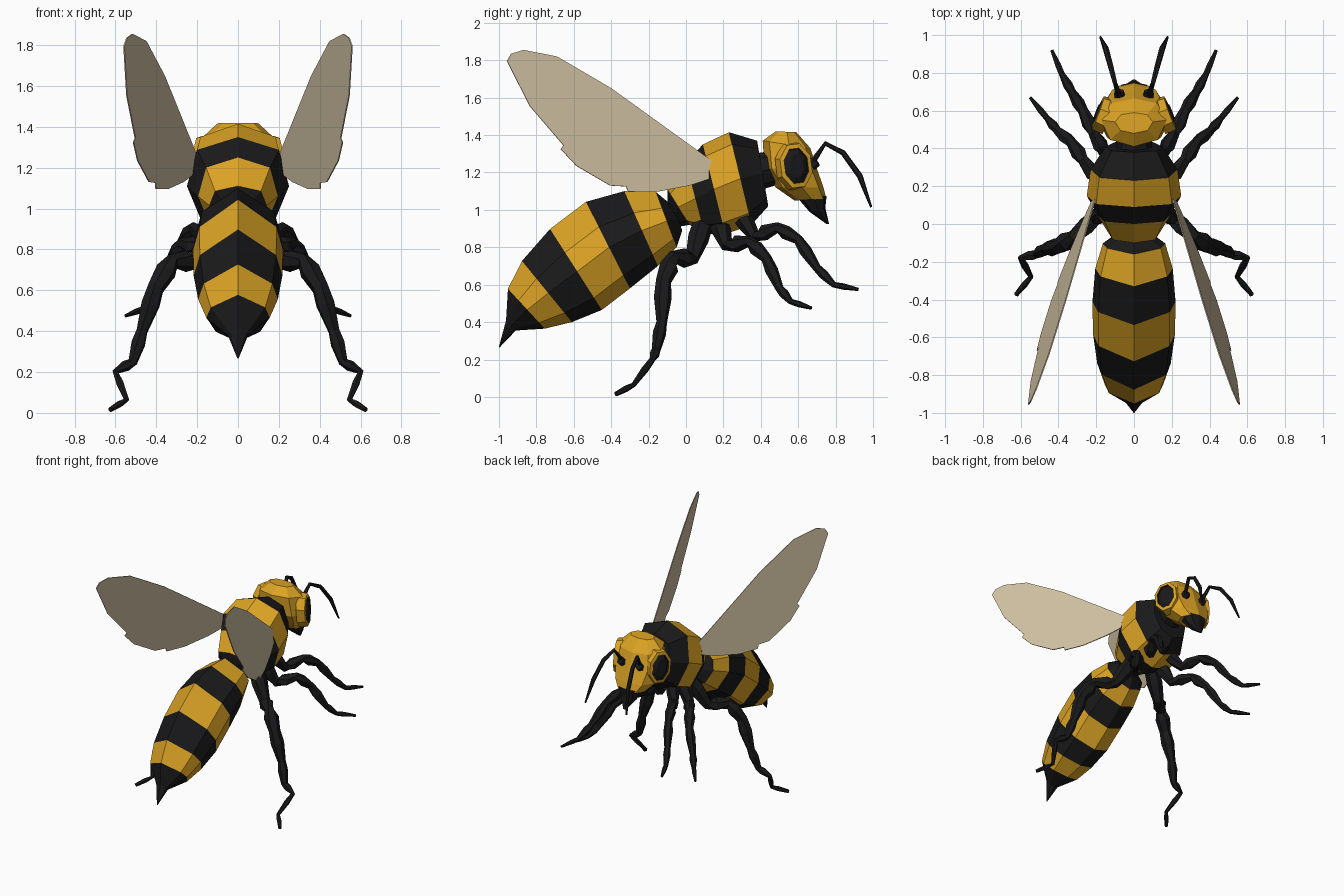
import bpy, bmesh, math
from mathutils import Vector

# Flat colours
def material(name, rgb):
    m = bpy.data.materials.new(name)
    m.diffuse_color = (*rgb, 1)
    return m

YELLOW, BLACK, WING = 0, 1, 2
MATS = [material("honey yellow", (0.72, 0.37, 0.018)),
        material("black", (0.010, 0.010, 0.011)),
        material("pale tan wing", (0.66, 0.56, 0.38))]


def finish(name, bm, mirror=False):
    bmesh.ops.recalc_face_normals(bm, faces=bm.faces)
    me = bpy.data.meshes.new(name)
    bm.to_mesh(me)
    bm.free()
    for m in MATS:
        me.materials.append(m)
    ob = bpy.data.objects.new(name, me)
    bpy.context.collection.objects.link(ob)
    if mirror:
        ob.modifiers.new("mirror", 'MIRROR').use_mirror_merge = False
    return ob


def loft(name, rings, bands, mirror=False):
    """Skin a list of rings; bands gives the colour of each strip."""
    bm = bmesh.new()
    vs = [[bm.verts.new(p) for p in r] for r in rings]
    n = len(rings[0])
    for k in range(len(vs) - 1):
        for i in range(n):
            j = (i + 1) % n
            f = bm.faces.new((vs[k][i], vs[k][j], vs[k + 1][j], vs[k + 1][i]))
            f.material_index = bands[k]
    bm.faces.new(vs[0]).material_index = bands[0]
    bm.faces.new(vs[-1]).material_index = bands[-1]
    return finish(name, bm, mirror)


def body_ring(section, a, b, half_width):
    """Ring in the plane through side-view points a and b (y, z)."""
    a, b = Vector((0, *a)), Vector((0, *b))
    c, up = (a + b) / 2, (a - b) / 2
    half = [(u, v) for u, v in section]
    full = half + [(-u, v) for u, v in half[-2:0:-1]]
    return [c + up * v + Vector((u * half_width, 0, 0)) for u, v in full]


def tube(name, path, radii, sides=6, mirror=True):
    """Tapered tube along a path."""
    pts = [Vector(p) for p in path]
    rings = []
    for i, p in enumerate(pts):
        t = (pts[min(i + 1, len(pts) - 1)] - pts[max(i - 1, 0)]).normalized()
        u = t.cross(Vector((1, 0.15, 0))).normalized()
        w = t.cross(u)
        rings.append([p + radii[i] * (u * math.cos(a) + w * math.sin(a))
                      for a in (2 * math.pi * k / sides for k in range(sides))])
    return loft(name, rings, [BLACK] * (len(pts) - 1), mirror)


def leg(name, path, radii):
    """Jointed leg: each segment swells between narrower joints."""
    pts, rs = [Vector(path[0])], [radii[0]]
    for a, b, r, q in zip(path, path[1:], radii, radii[1:]):
        a, b = Vector(a), Vector(b)
        pts += [a.lerp(b, 0.4), b]
        rs += [(r + q) * 0.55, q * 0.8]
    return tube(name, pts, rs)


# Abdomen: striped, ridged, tapering to the sting
SEC = [(0, 1), (0.86, 0.42), (1, -0.05), (0.7, -0.7), (0, -1)]
abdomen = [((-0.07, 1.02), (-0.02, 0.89), 0.07), ((-0.16, 1.095), (-0.05, 0.80), 0.165),
           ((-0.33, 1.10), (-0.15, 0.70), 0.205), ((-0.535, 1.043), (-0.30, 0.58), 0.22),
           ((-0.727, 0.898), (-0.45, 0.465), 0.217), ((-0.877, 0.727), (-0.61, 0.40), 0.195),
           ((-0.952, 0.578), (-0.755, 0.365), 0.155), ((-0.962, 0.41), (-0.91, 0.355), 0.05),
           ((-1.0, 0.268), (-0.996, 0.265), 0.003)]
loft("abdomen", [body_ring(SEC, *r) for r in abdomen],
     [BLACK, YELLOW, BLACK, YELLOW, BLACK, YELLOW, BLACK, BLACK])

# Thorax
SEC = [(0, 1), (0.8, 0.74), (1, 0), (0.7, -0.75), (0, -1)]
thorax = [((-0.10, 1.03), (-0.04, 0.91), 0.06), ((-0.10, 1.11), (0.02, 0.92), 0.14),
          ((0.0, 1.25), (0.10, 0.87), 0.195), ((0.09, 1.35), (0.21, 0.87), 0.25),
          ((0.23, 1.415), (0.35, 0.92), 0.23), ((0.38, 1.37), (0.44, 1.02), 0.15)]
loft("thorax", [body_ring(SEC, *r) for r in thorax],
     [BLACK, YELLOW, BLACK, YELLOW, BLACK])

# Neck
tube("neck", [(0, 0.36, 1.2), (0, 0.5, 1.23)], [0.10, 0.09], 8, False)

# Head, skinned from crown to chin
SEC = [(0, 1), (0.68, 0.8), (1, 0.1), (0.72, -0.72), (0, -1)]
head = [((0.59, 1.415), (0.48, 1.42), 0.10), ((0.665, 1.33), (0.41, 1.37), 0.175),
        ((0.70, 1.22), (0.42, 1.22), 0.20), ((0.735, 1.12), (0.48, 1.12), 0.17),
        ((0.75, 1.06), (0.58, 1.05), 0.11)]
loft("head", [body_ring(SEC, *r) for r in head], [YELLOW] * 4)

# Mandibles
jaw = [((0.752, 1.075), (0.60, 1.06), 0.10), ((0.745, 1.01), (0.66, 0.99), 0.07),
       ((0.765, 0.925), (0.75, 0.925), 0.012)]
loft("mandibles", [body_ring(SEC, *r) for r in jaw], [BLACK, BLACK])

# Eyes: raised yellow rim around a dark hexagonal lens
n = Vector((0.93, 0.36, 0.05)).normalized()
up = Vector((0, 0.13, -1))
up = (up - n * up.dot(n)).normalized()
side = n.cross(up)


def eye_ring(depth, a, b):
    c = Vector((0.18, 0.585, 1.235)) + n * depth
    return [c + side * a * math.cos(t) + up * b * math.sin(t)
            for t in (math.radians(22.5 + 45 * k) for k in range(8))]


loft("eyes", [eye_ring(-0.05, 0.10, 0.135), eye_ring(0.012, 0.095, 0.125),
              eye_ring(0.016, 0.072, 0.10), eye_ring(0.006, 0.068, 0.096),
              eye_ring(0.022, 0.042, 0.065)],
     [YELLOW, YELLOW, BLACK, BLACK], True)

# Antennae with sockets
tube("antennae", [(0.075, 0.66, 1.23), (0.085, 0.70, 1.29), (0.10, 0.745, 1.355),
                  (0.125, 0.84, 1.305), (0.15, 0.93, 1.18), (0.178, 0.99, 1.015)],
     [0.016, 0.014, 0.013, 0.015, 0.016, 0.006])
tube("antenna_sockets", [(0.07, 0.64, 1.22), (0.08, 0.70, 1.26)], [0.035, 0.028])

# Wings: one flat leaf outline (y, z) lying in a splayed plane
outline = [(-0.957, 1.795), (-0.935, 1.835), (-0.87, 1.855), (-0.69, 1.82), (-0.40, 1.65),
           (0.145, 1.257), (0.155, 1.175), (0.02, 1.13), (-0.165, 1.095), (-0.31, 1.097),
           (-0.32, 1.125), (-0.405, 1.13), (-0.585, 1.235), (-0.67, 1.325), (-0.655, 1.345),
           (-0.835, 1.555)]
bm = bmesh.new()
f = bm.faces.new([bm.verts.new((0.2 - 0.394 * (y - 0.15) - 0.142 * (z - 1.25), y, z))
                  for y, z in outline])
f.material_index = WING
wings = finish("wings", bm, True)
thick = wings.modifiers.new("thickness", 'SOLIDIFY')
thick.thickness, thick.offset = 0.006, 0

# Legs
leg("front_legs", [(0.09, 0.29, 0.97), (0.15, 0.37, 0.86), (0.22, 0.49, 0.905),
                   (0.27, 0.60, 0.84), (0.33, 0.70, 0.69), (0.38, 0.79, 0.60),
                   (0.435, 0.92, 0.575)],
    [0.045, 0.042, 0.036, 0.034, 0.028, 0.020, 0.011])
leg("middle_legs", [(0.10, 0.17, 0.94), (0.18, 0.22, 0.81), (0.27, 0.34, 0.83),
                    (0.33, 0.43, 0.74), (0.41, 0.50, 0.58), (0.46, 0.56, 0.51),
                    (0.55, 0.67, 0.475)],
    [0.05, 0.045, 0.038, 0.036, 0.028, 0.020, 0.011])
leg("hind_legs", [(0.10, 0.09, 0.92), (0.21, 0.03, 0.74), (0.32, -0.07, 0.745),
                  (0.40, -0.12, 0.62), (0.47, -0.13, 0.40), (0.515, -0.16, 0.25),
                  (0.60, -0.18, 0.20), (0.545, -0.28, 0.065), (0.625, -0.375, 0.015)],
    [0.055, 0.05, 0.046, 0.052, 0.036, 0.030, 0.020, 0.016, 0.016])
